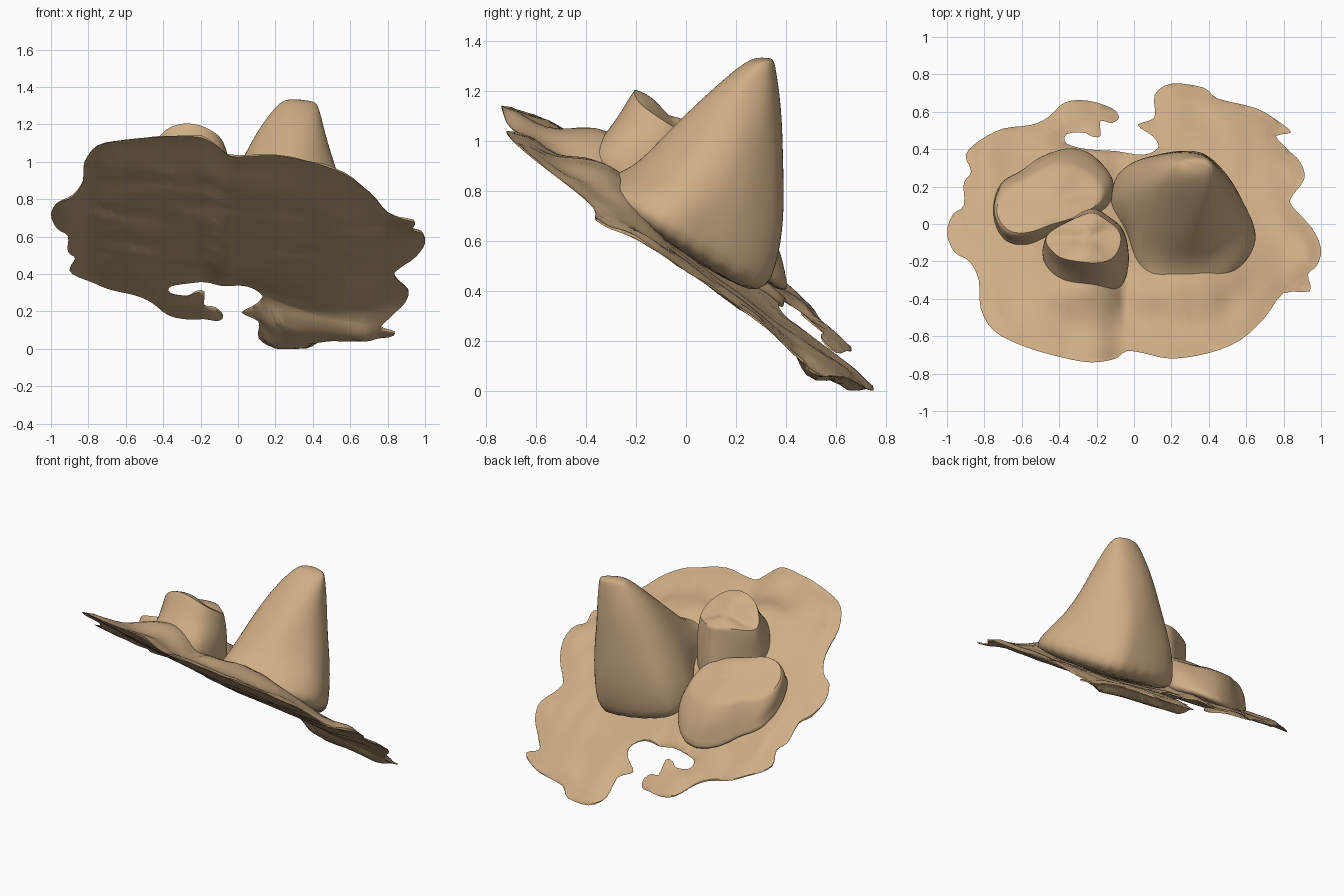
import bpy, bmesh, math
from mathutils import Vector, noise

if "Cube" in bpy.data.objects:
    bpy.data.objects.remove(bpy.data.objects["Cube"])

tan = bpy.data.materials.new("sandstone tan")
tan.diffuse_color = (0.62, 0.42, 0.235, 1)
tan.use_nodes = True
tan.node_tree.nodes["Principled BSDF"].inputs["Base Color"].default_value = tan.diffuse_color

# Outline of the sloping sheet, seen from above
OUTLINE = [(-1, -.05), (-.97, .05), (-.91, .1), (-.91, .22), (-.87, .28), (-.9, .37), (-.82, .45),
           (-.7, .51), (-.55, .53), (-.46, .57), (-.37, .65), (-.25, .66), (-.12, .62), (-.08, .57),
           (-.12, .54), (-.18, .55), (-.18, .47), (-.23, .47), (-.27, .49), (-.36, .48), (-.36, .43),
           (-.25, .4), (-.1, .39), (.05, .37), (.13, .41), (.1, .47), (.02, .53), (.11, .57),
           (.11, .69), (.2, .75), (.37, .73), (.45, .67), (.65, .62), (.77, .55), (.84, .49),
           (.76, .47), (.82, .4), (.89, .33), (.91, .24), (.84, .14), (.85, .09), (.95, -.02),
           (1, -.13), (.98, -.22), (.93, -.27), (.94, -.36), (.8, -.37), (.7, -.5), (.57, -.62),
           (.4, -.69), (.2, -.72), (.05, -.69), (-.04, -.68), (-.1, -.72), (-.23, -.74), (-.4, -.71),
           (-.6, -.65), (-.75, -.57), (-.82, -.45), (-.83, -.3), (-.88, -.2), (-.96, -.15)]


def smooth_loop(pts, n):
    """Closed Catmull-Rom curve through the points."""
    out, m = [], len(pts)
    for i in range(m):
        a, b, c, d = (Vector(pts[(i + k) % m]) for k in (-1, 0, 1, 2))
        for j in range(n):
            t = j / n
            out.append(.5 * (2 * b + (c - a) * t + (2 * a - 5 * b + 4 * c - d) * t * t
                             + (3 * b - a - 3 * c + d) * t ** 3))
    return out


def bump(x, y, cx, cy, sx, sy):
    return math.exp(-((x - cx) / sx) ** 2 - ((y - cy) / sy) ** 2)


def step(a, b, v):
    t = max(0, min(1, (v - a) / (b - a)))
    return t * t * (3 - 2 * t)


def base(x, y):
    z = .5 - .7 * y + .05 - .105 * x + .03 * x * x
    z += .04 * step(.05, .2, -x) * (1 - step(.75, .95, -x)) + .05 * bump(x, y, 0, .38, .22, .14)
    return z - .05 * bump(x, y, .93, -.35, .12, .12) - .06 * bump(x, y, .84, .5, .2, .12)


edge = smooth_loop(OUTLINE, 3)


def edge_dist(p):
    best = 9
    for i, a in enumerate(edge):
        d = edge[i - 1] - a
        t = max(0, min(1, (p - a).dot(d) / max(d.length_squared, 1e-9)))
        best = min(best, (a + d * t - p).length)
    return best


def finish(bm, name, angle):
    bmesh.ops.recalc_face_normals(bm, faces=bm.faces)
    me = bpy.data.meshes.new(name)
    bm.to_mesh(me)
    bm.free()
    me.materials.append(tan)
    ob = bpy.data.objects.new(name, me)
    bpy.context.collection.objects.link(ob)
    bpy.ops.object.select_all(action='DESELECT')
    bpy.context.view_layer.objects.active = ob
    ob.select_set(True)
    bpy.ops.object.shade_smooth_by_angle(angle=math.radians(angle))
    return ob


# Sloping sheet: filled outline cut into a grid, then given a top and underside
bm = bmesh.new()
face = bm.faces.new([bm.verts.new((p.x, p.y, 0)) for p in edge])
bmesh.ops.triangulate(bm, faces=[face])
for axis in ((1, 0, 0), (0, 1, 0)):
    for i in range(-24, 25):
        bmesh.ops.bisect_plane(bm, geom=bm.verts[:] + bm.edges[:] + bm.faces[:], dist=1e-5,
                               plane_co=Vector(axis) * (i * .04 + .003), plane_no=axis)
res = bmesh.ops.extrude_face_region(bm, geom=bm.faces[:])
top = {g for g in res["geom"] if isinstance(g, bmesh.types.BMVert)}
for v in bm.verts:
    x, y = v.co.x, v.co.y
    d = edge_dist(Vector((x, y)))
    inner = step(0, .3, d)
    z = base(x, y)
    lip = step(.05, .15, x) * step(.42, .48, y)
    if v in top:
        mound = .13 * bump(x, y, .28, -.28, .35, .2) + .16 * bump(x, y, -.3, -.29, .26, .2)
        mound *= 1 - .35 * bump(x, y, -.05, -.45, .05, .2)
        # raised saddle between the three hills
        mound += .13 * bump(x, y, -.1, .02, .16, .18)
        z += .006 + mound * inner + .02 * step(0, .08, d)
        z += .014 * noise.noise(Vector((x * 7, y * 7, 1)))
    else:
        z -= .06 * lip * step(0, .09, d) + .02 * inner
        z += .012 * noise.noise(Vector((x * 3, y * 14, 5))) * inner
    v.co.z = max(0, z)
low = min(v.co.z for v in bm.verts)
bmesh.ops.translate(bm, verts=bm.verts, vec=(0, 0, -low))
finish(bm, "sloping_sheet", 50)


def hill(name, foot, rings, crown=0, sharp=0, rounding=0):
    """Loft of a footprint through boxes (x0, x1, y0, y1, z front, z back)."""
    xs, ys = [p[0] for p in foot], [p[1] for p in foot]
    unit = [((x - min(xs)) / (max(xs) - min(xs)), (y - min(ys)) / (max(ys) - min(ys)))
            for x, y in smooth_loop(foot, 2)]
    bm = bmesh.new()
    crease = bm.edges.layers.float.new("crease_edge")
    loops = []
    for k, (x0, x1, y0, y1, zf, zb) in enumerate(rings):
        loop = []
        f = rounding * max(0, min(1, (k - 1) / 2))
        for u, w in unit:
            a = math.atan2(w - .5, u - .5)
            u += (.5 + .5 * math.cos(a) - u) * f
            w += (.5 + .5 * math.sin(a) - w) * f
            p = Vector((x0 + u * (x1 - x0), y0 + w * (y1 - y0), zf + w * (zb - zf)))
            if k > 1:
                p.z -= crown * (2 * u - 1) ** 2
            p += .02 * noise.noise_vector(p * 6)
            # keep the foot just inside the sheet
            if k == 0:
                p.z = base(p.x, p.y) + .008
            else:
                p.z = max(p.z, base(p.x, p.y) + .03 * k)
            loop.append(bm.verts.new(p))
        loops.append(loop)
    for k, (a, b) in enumerate(zip(loops, loops[1:])):
        for i in range(len(a)):
            bm.faces.new((a[i - 1], a[i], b[i], b[i - 1]))
            if k == 2:
                bm.edges.get((b[i - 1], b[i]))[crease] = sharp
    bm.faces.new(loops[0])
    bm.faces.new(loops[-1])
    ob = finish(bm, name, 60)
    mod = ob.modifiers.new("soften", 'SUBSURF')
    mod.levels = mod.render_levels = 2


# Tall peak
hill("tall_peak",
     [(-.13, .2), (-.12, .08), (-.03, -.08), (0, -.25), (.1, -.37), (.3, -.36), (.5, -.28), (.62, -.15),
      (.65, -.03), (.6, .1), (.5, .27), (.37, .39), (.2, .39), (0, .36), (-.1, .3)],
     [(-.12, .66, -.42, .3, .75, .3), (-.13, .655, -.36, .36, .84, .5), (-.1, .6, -.22, .39, .89, .68),
      (-.01, .52, -.1, .395, 1.0, .92), (.1, .475, .07, .39, 1.18, 1.14), (.21, .435, .22, .355, 1.31, 1.29),
      (.26, .41, .28, .34, 1.335, 1.335)], rounding=.8)

# Low squat block at the back left
hill("wide_block",
     [(-.72, .22), (-.76, .05), (-.69, -.08), (-.56, -.1), (-.42, -.03), (-.25, .03), (-.14, .1),
      (-.11, .25), (-.2, .36), (-.35, .41), (-.5, .37), (-.6, .29)],
     [(-.78, -.11, -.14, .42, .67, .3), (-.75, -.1, -.1, .4, .79, .44), (-.76, -.12, -.08, .37, .88, .57),
      (-.74, -.17, -.05, .32, .92, .68), (-.58, -.28, .05, .22, .87, .75)], .03, .5)

# Small block at the front left
hill("small_block",
     [(-.48, -.12), (-.45, -.26), (-.36, -.36), (-.2, -.38), (-.07, -.34), (-.04, -.2), (-.06, -.05),
      (-.14, .02), (-.23, .07), (-.33, .01)],
     [(-.5, -.02, -.42, .09, .86, .52), (-.5, -.03, -.35, .08, 1.0, .8), (-.49, -.05, -.27, .07, 1.1, .98),
      (-.47, -.07, -.21, .06, 1.205, 1.05), (-.36, -.16, -.13, -.01, 1.18, 1.09)], .06, .6)
